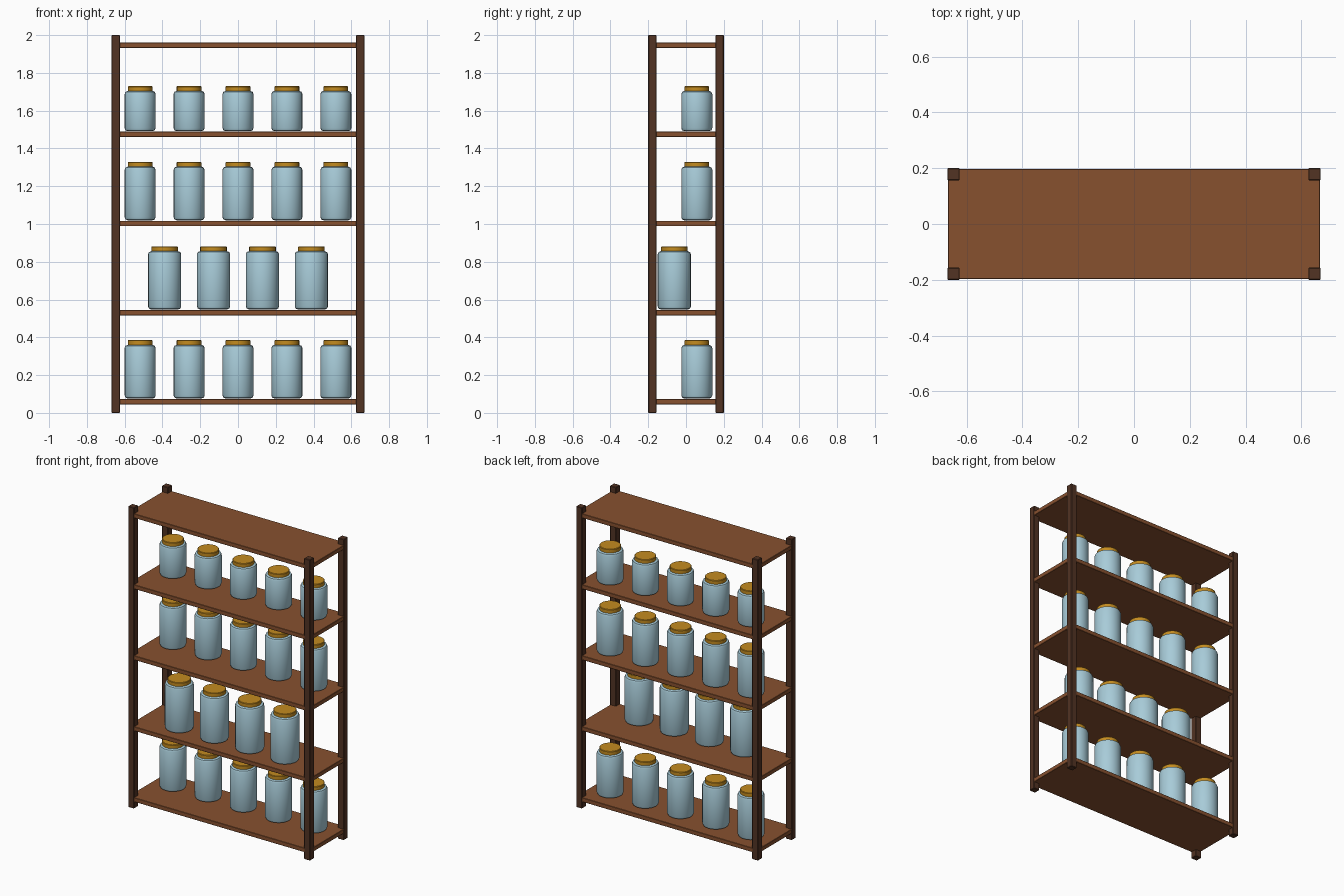
import bpy, bmesh, math

if "Cube" in bpy.data.objects:
    bpy.data.objects.remove(bpy.data.objects["Cube"])


def material(name, rgb):
    m = bpy.data.materials.new(name)
    m.diffuse_color = (*rgb, 1)
    m.use_nodes = True
    m.node_tree.nodes["Principled BSDF"].inputs["Base Color"].default_value = m.diffuse_color
    return m


POST = material("dark brown wood", (0.084, 0.033, 0.017))
SHELF = material("brown wood", (0.242, 0.082, 0.028))
GLASS = material("pale blue glass", (0.39, 0.60, 0.69))
LID = material("golden metal", (0.55, 0.26, 0.014))


def make_object(name, bm, mat, smooth=False):
    bmesh.ops.recalc_face_normals(bm, faces=bm.faces)
    mesh = bpy.data.meshes.new(name)
    bm.to_mesh(mesh)
    bm.free()
    mesh.materials.append(mat)
    ob = bpy.data.objects.new(name, mesh)
    bpy.context.collection.objects.link(ob)
    if smooth:
        bpy.ops.object.select_all(action='DESELECT')
        ob.select_set(True)
        bpy.context.view_layer.objects.active = ob
        bpy.ops.object.shade_smooth_by_angle(angle=math.radians(35))
    return ob


def box(name, centre, size, mat, bevel):
    bm = bmesh.new()
    bmesh.ops.create_cube(bm, size=1)
    bmesh.ops.scale(bm, vec=size, verts=bm.verts)
    bmesh.ops.bevel(bm, geom=bm.edges[:], offset=bevel, segments=1, affect='EDGES')
    ob = make_object(name, bm, mat)
    ob.location = centre


def turned(name, centre, profile, mat, sides=24):
    """Revolve (radius, z) points into a closed solid."""
    bm = bmesh.new()
    rings = []
    for r, z in profile:
        rings.append([bm.verts.new((r * math.cos(2 * math.pi * i / sides),
                                    r * math.sin(2 * math.pi * i / sides), z))
                      for i in range(sides)])
    for a, b in zip(rings, rings[1:]):
        for i in range(sides):
            j = (i + 1) % sides
            bm.faces.new((a[i], a[j], b[j], b[i]))
    bm.faces.new(rings[0][::-1])
    bm.faces.new(rings[-1])
    ob = make_object(name, bm, mat, smooth=True)
    ob.location = centre


# Corner posts
for sx in (-1, 1):
    for sy in (-1, 1):
        box("corner_post", (sx * 0.647, sy * 0.178, 1.0), (0.044, 0.044, 2.0), POST, 0.003)

# Five evenly spaced shelves
THICK, GAP, FIRST_TOP = 0.028, 0.4718, 0.073
for k in range(5):
    box("shelf", (0, 0, FIRST_TOP + k * GAP - THICK / 2), (1.334, 0.396, THICK), SHELF, 0.002)


def jar(x, y, z, r, height):
    # body with rounded shoulder and foot
    c = 0.016
    turned("jar_body", (x, y, z),
           [(r - c, 0), (r - c * 0.3, c * 0.3), (r, c), (r, height - c),
            (r - c * 0.3, height - c * 0.3), (r - c, height)], GLASS)
    # flat lid
    lr = r * 0.8
    turned("jar_lid", (x, y, z + height - 0.002),
           [(lr, 0), (lr, 0.024), (lr - 0.003, 0.027)], LID)


# Rows of jars: shelf index, count, y, radius, body height
ROWS = [(0, 5, 0.057, 0.082, 0.284),
        (1, 4, -0.062, 0.088, 0.308),
        (2, 5, 0.057, 0.082, 0.284),
        (3, 5, 0.057, 0.082, 0.213)]
for k, count, y, r, height in ROWS:
    for i in range(count):
        jar((i - (count - 1) / 2) * 0.259, y, FIRST_TOP + k * GAP + 0.003, r, height)
